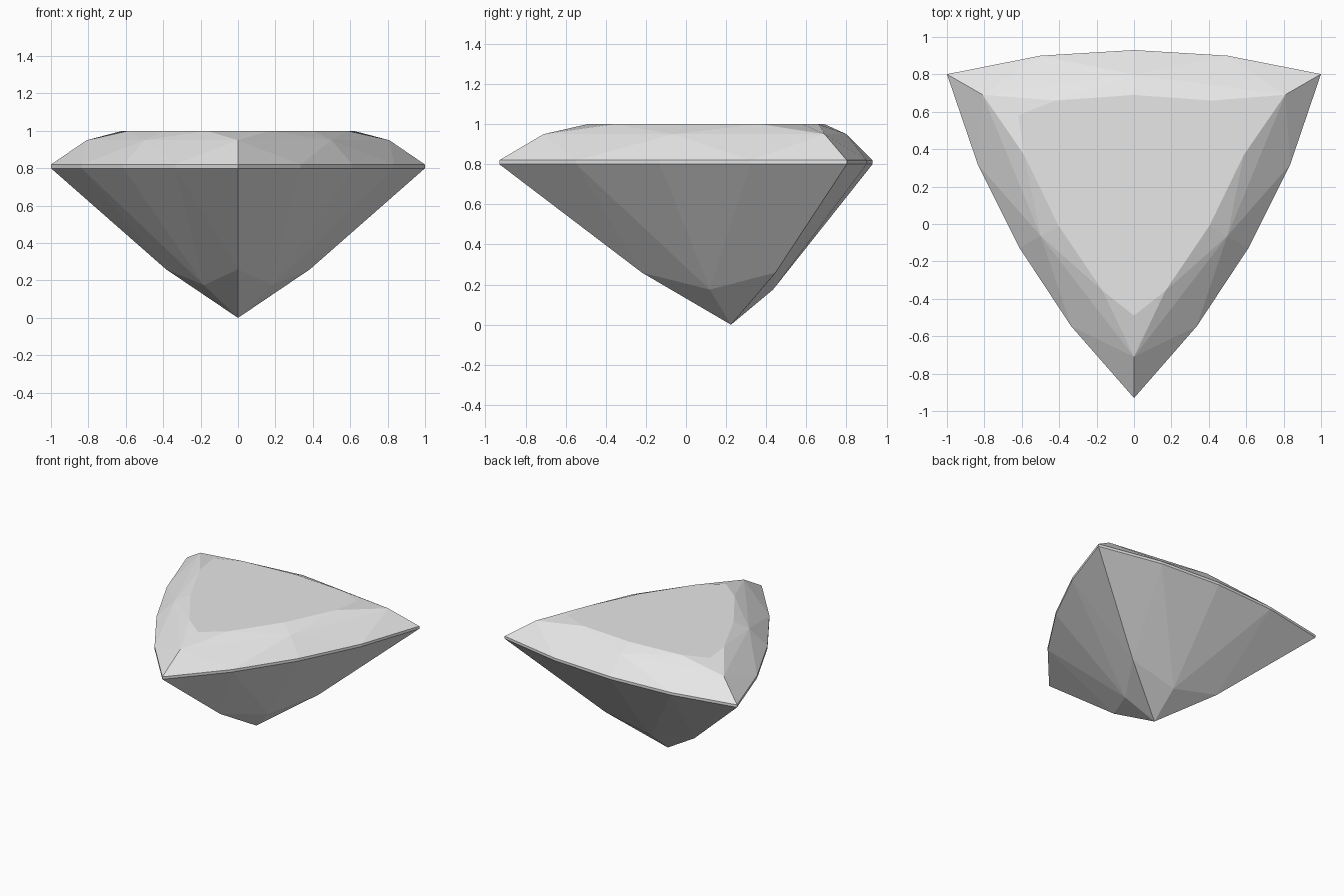
import bpy, bmesh
from math import radians
from mathutils import Matrix, Vector

cube = bpy.data.objects.get("Cube")
if cube:
    bpy.data.objects.remove(cube, do_unlink=True)

# Single flat grey
grey = bpy.data.materials.new("pale_grey")
grey.use_nodes = True
grey.diffuse_color = (0.8, 0.8, 0.8, 1)
grey.node_tree.nodes["Principled BSDF"].inputs["Base Color"].default_value = (0.8, 0.8, 0.8, 1)

CENTRE = Vector((0, 0.224, 0))   # axis of the threefold symmetry
BASE, GIRDLE, BREAK, TABLE = 0.80, 0.82, 0.95, 1.0

# One third of the stone: a corner and the side that follows it clockwise
side = [(-1, 0.577), (-0.5, 0.676), (0, 0.706), (0.5, 0.676)]
table_side = [(-0.618, 0.357), (-0.42, 0.436), (0, 0.466), (0.42, 0.436)]

bm = bmesh.new()


def ring(points, z):
    """Repeat the points three times around the stone at one height."""
    verts = []
    for k in range(3):
        turn = Matrix.Rotation(radians(-120 * k), 3, 'Z')
        verts += [bm.verts.new(CENTRE + turn @ Vector((x, y, z))) for x, y in points]
    return verts


low = ring(side, BASE)
high = ring(side, GIRDLE)
table = ring(table_side, TABLE)
crown_corner = ring([(-0.809, 0.467)], BREAK)
crown_mid = ring([(0, 0.576)], BREAK)
keel_corner = ring([(-0.385, 0.222)], 0.26)
keel_mid = ring([(0, 0.21)], 0.175)
culet = bm.verts.new(CENTRE)

# Table and girdle band
bm.faces.new(table)
for i in range(12):
    j = (i + 1) % 12
    bm.faces.new((low[i], low[j], high[j], high[i]))


def fan(hub, rim):
    """Triangles from a hub vertex to each step along a rim."""
    for a, b in zip(rim, rim[1:]):
        bm.faces.new((hub, a, b))


for k in range(3):
    n = (k + 1) % 3
    span = [(4 * k + i) % 12 for i in range(5)]
    g = [high[i] for i in span]
    t = [table[i] for i in span]
    p = [low[i] for i in span]
    c0, c1, m = crown_corner[k], crown_corner[n], crown_mid[k]
    # Crown facets
    fan(m, [c0, g[1], g[2], g[3], c1, t[3], t[2], t[1], c0])
    fan(c0, [g[0], g[1]])
    fan(c1, [g[3], g[4]])
    bm.faces.new((c0, t[1], t[0], table[(4 * k - 1) % 12]))
    # Pavilion facets
    k0, k1, q = keel_corner[k], keel_corner[n], keel_mid[k]
    fan(q, [culet, k0, p[1], p[2], p[3], k1, culet])
    fan(k0, [p[0], p[1]])
    fan(k1, [p[3], p[4]])

bmesh.ops.recalc_face_normals(bm, faces=bm.faces)
mesh = bpy.data.meshes.new("cut_gem")
bm.to_mesh(mesh)
bm.free()
mesh.materials.append(grey)
gem = bpy.data.objects.new("cut_gem", mesh)
bpy.context.collection.objects.link(gem)
